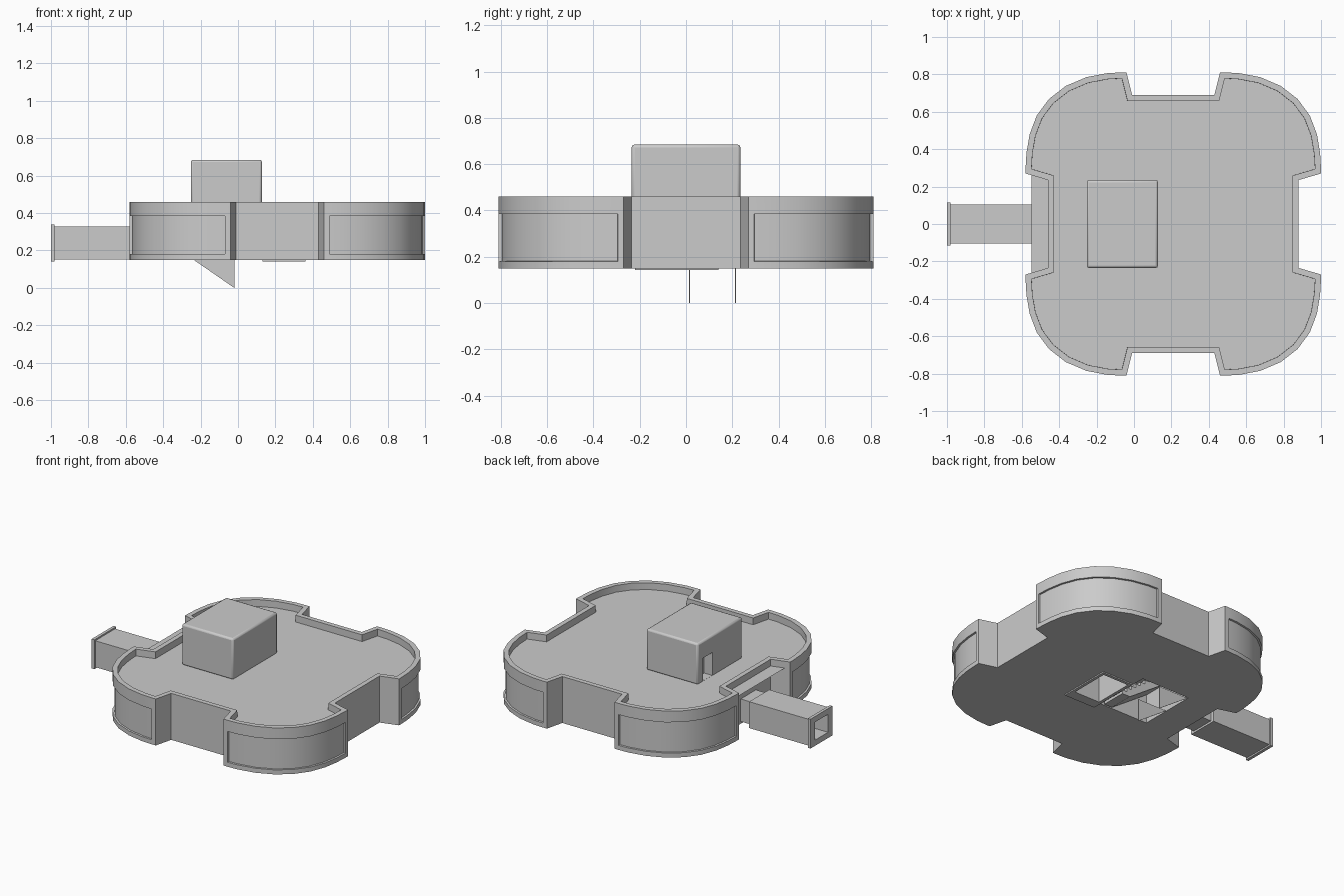
import bpy, bmesh
from mathutils import Vector

if "Cube" in bpy.data.objects:
    bpy.data.objects.remove(bpy.data.objects["Cube"])


def mesh_object(name, bm):
    bmesh.ops.recalc_face_normals(bm, faces=bm.faces[:])
    me = bpy.data.meshes.new(name)
    bm.to_mesh(me)
    bm.free()
    ob = bpy.data.objects.new(name, me)
    bpy.context.collection.objects.link(ob)
    return ob


def box(name, x0, x1, y0, y1, z0, z1):
    bm = bmesh.new()
    bmesh.ops.create_cube(bm, size=1)
    for v in bm.verts:
        v.co = Vector(((x0 + x1) / 2 + v.co.x * (x1 - x0),
                       (y0 + y1) / 2 + v.co.y * (y1 - y0),
                       (z0 + z1) / 2 + v.co.z * (z1 - z0)))
    return mesh_object(name, bm)


def cutter(name, *dims):
    ob = box(name, *dims)
    ob.hide_render = True
    ob.hide_viewport = False
    ob.display_type = 'WIRE'
    return ob


def cut(ob, tool):
    m = ob.modifiers.new("cut", 'BOOLEAN')
    m.operation = 'DIFFERENCE'
    m.solver = 'EXACT'
    m.object = tool


def smooth(ob, angle=0.55):
    bpy.ops.object.select_all(action='DESELECT')
    ob.select_set(True)
    bpy.context.view_layer.objects.active = ob
    bpy.ops.object.shade_smooth_by_angle(angle=angle)


def prism_xz(name, pts, y0, y1):
    bm = bmesh.new()
    a = [bm.verts.new((x, y0, z)) for x, z in pts]
    b = [bm.verts.new((x, y1, z)) for x, z in pts]
    bm.faces.new(a)
    bm.faces.new(b)
    for i in range(len(pts)):
        j = (i + 1) % len(pts)
        bm.faces.new((a[i], a[j], b[j], b[i]))
    return mesh_object(name, bm)


# Four-lobed body: one quarter outline, mirrored round its centre
CX = 0.21
quarter = [(.67, .235), (.79, .27), (.79, .295), (.785, .38), (.768, .48), (.73, .58),
           (.665, .668), (.575, .738), (.465, .785), (.35, .807), (.28, .81),
           (.25, .81), (.22, .69)]
outline, panel_edge = [], []
for sx, sy in ((1, 1), (-1, 1), (-1, -1), (1, -1)):
    idx = range(len(quarter))
    if sx * sy < 0:
        idx = reversed(idx)
    for i in idx:
        outline.append((CX + sx * quarter[i][0], sy * quarter[i][1]))
        panel_edge.append(2 <= i <= 10)

bm = bmesh.new()
levels = (.15, .18, .385, .46)
rings = [[bm.verts.new((x, y, z)) for x, y in outline] for z in levels]
n = len(outline)
panels = []
for k in range(3):
    for i in range(n):
        j = (i + 1) % n
        f = bm.faces.new((rings[k][i], rings[k][j], rings[k + 1][j], rings[k + 1][i]))
        if k == 1 and panel_edge[i] and panel_edge[j]:
            panels.append(f)
bm.faces.new(rings[0][::-1])
roof = bm.faces.new(rings[3])
bm.normal_update()
# Recessed lobe panels and roof parapet
bmesh.ops.inset_region(bm, faces=panels, thickness=.001, depth=-.012, use_even_offset=True)
bmesh.ops.inset_region(bm, faces=[roof], thickness=.032, depth=0, use_even_offset=True)
bmesh.ops.inset_region(bm, faces=[roof], thickness=.0005, depth=-.045, use_even_offset=True)
body = mesh_object("body", bm)
smooth(body)

# Stairwell openings in the underside
cut(body, cutter("stairwell_cutter", -.24, .12, -.17, .225, .10, .395))
cut(body, cutter("hatch_cutter", .15, .34, -.15, .12, .10, .36))

# Shallow plate under the floor, as a frame round the hatch
plate = box("floor_plate", .13, .36, -.22, .14, .142, .152)
cut(plate, bpy.data.objects["hatch_cutter"])

# Stairs inside the stairwell
steps = 9
pts = [(-.235, .15), (.10, .15)]
for i in range(steps):
    x0 = .10 - .32 * i / steps
    z1 = .15 + .24 * (i + 1) / steps
    pts += [(x0, z1), (x0 - .32 / steps, z1)]
pts.append((-.235, .39))
upper = [(x, z) for x, z in pts[2:]]
under = [(-.235, .34), (.04, .15), (.10, .15)]
prism_xz("stairs", under + upper, -.16, .01)

# Thin triangular side sheets hanging below the stairwell
for y in (.012, .212):
    prism_xz("stair_side", [(-.24, .152), (-.02, .152), (-.02, 0)], y, y + .005)

# Roof house with doorway
house = box("roof_house", -.252, .128, -.235, .235, .41, .685)
bev = house.modifiers.new("soft_edges", 'BEVEL')
bev.width = .012
bev.segments = 2
cut(house, cutter("door_cutter", -.30, -.19, .08, .18, .416, .57))
smooth(house)

# Entrance corridor, end flange and tapered neck
tunnel = cutter("tunnel_cutter", -1.05, -.60, -.07, .07, .18, .30)
for part in (box("corridor", -.985, -.54, -.105, .105, .152, .328),
             box("corridor_flange", -1.0, -.98, -.115, .115, .142, .338)):
    cut(part, tunnel)
box("corridor_neck", -.55, -.44, -.08, .08, .165, .315)
